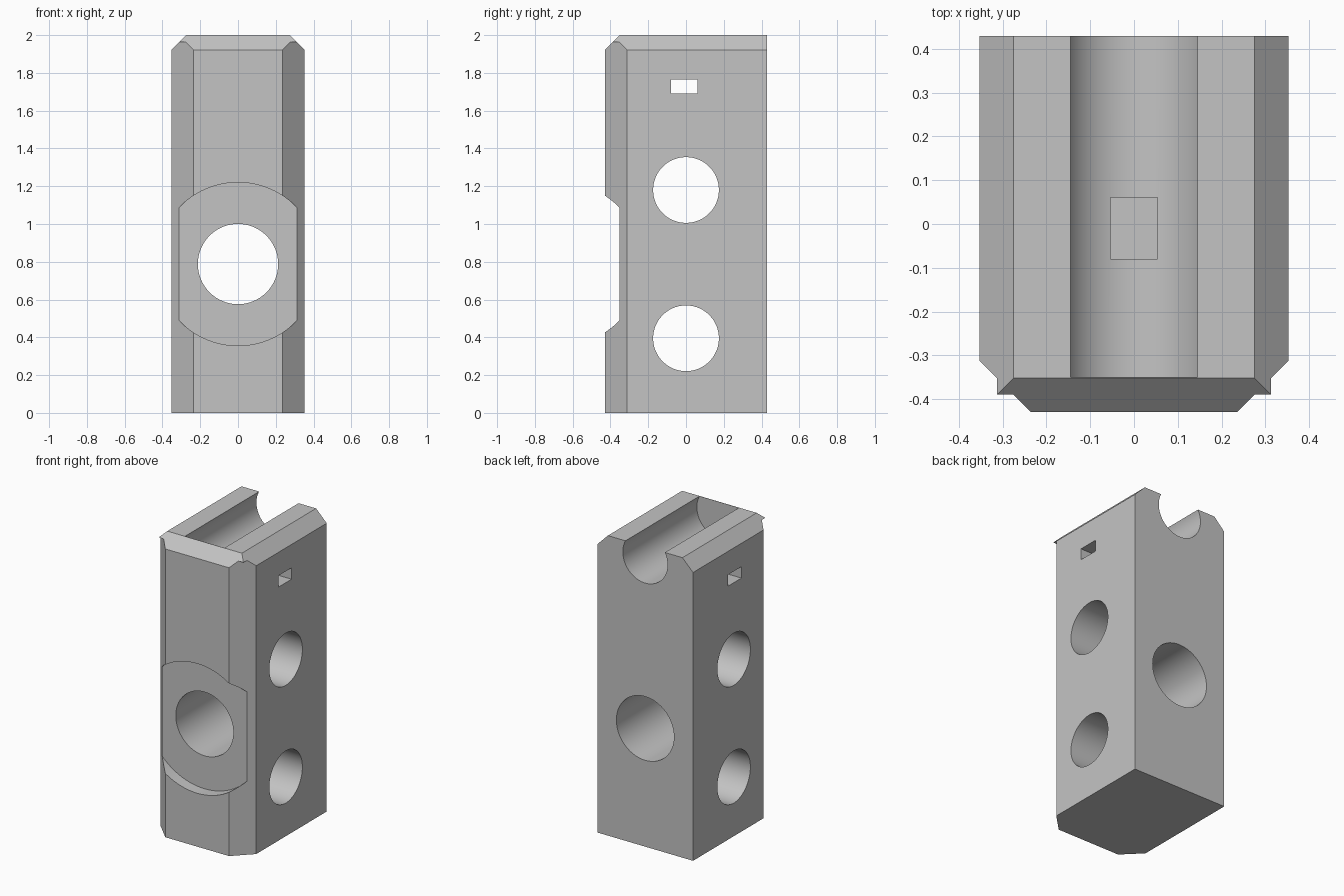
import bpy, bmesh, math
from mathutils import Matrix, Vector

default = bpy.data.objects.get("Cube")
if default:
    bpy.data.objects.remove(default, do_unlink=True)

HX, HY, TOP = 0.353, 0.43, 2.0
BEVEL = 0.078

grey = bpy.data.materials.new("plain grey")
grey.use_nodes = True
GREY = (0.55, 0.55, 0.55, 1)
grey.diffuse_color = GREY
grey.node_tree.nodes["Principled BSDF"].inputs["Base Color"].default_value = GREY


def make_object(name, bm):
    bmesh.ops.recalc_face_normals(bm, faces=bm.faces)
    mesh = bpy.data.meshes.new(name)
    bm.to_mesh(mesh)
    bm.free()
    obj = bpy.data.objects.new(name, mesh)
    bpy.context.collection.objects.link(obj)
    return obj


def box(bm, lo, hi):
    lo, hi = Vector(lo), Vector(hi)
    mat = Matrix.Translation((lo + hi) / 2) @ Matrix.Diagonal((hi - lo).to_4d())
    bmesh.ops.create_cube(bm, size=1, matrix=mat)


def box_cutter(name, lo, hi):
    bm = bmesh.new()
    box(bm, lo, hi)
    return make_object(name, bm)


def bore_cutter(name, axis, centre, radius, length):
    bm = bmesh.new()
    turn = Matrix.Rotation(math.pi / 2, 4, "Y" if axis == "x" else "X")
    bmesh.ops.create_cone(bm, cap_ends=True, segments=96, radius1=radius,
                          radius2=radius, depth=length,
                          matrix=Matrix.Translation(centre) @ turn)
    return make_object(name, bm)


def corner_cutter(name, side):
    # Triangular prism that trims a front upright edge but stops below the top
    bm = bmesh.new()
    leg = 0.118 + 0.1
    x, y = side * (HX + 0.05), -HY - 0.05
    tri = [(x, y), (x - side * leg, y), (x, y + leg)]
    face = bm.faces.new([bm.verts.new((px, py, -0.1)) for px, py in tri])
    new = bmesh.ops.extrude_face_region(bm, geom=[face])["geom"]
    verts = [v for v in new if isinstance(v, bmesh.types.BMVert)]
    bmesh.ops.translate(bm, verts=verts, vec=(0, 0, 1.9625 + 0.1))
    return make_object(name, bm)


# Block with the side and front top edges bevelled
bm = bmesh.new()
box(bm, (-HX, -HY, 0), (HX, HY, TOP))
edges = [e for e in bm.edges
         if all(v.co.z > 1 for v in e.verts) and any(v.co.y < 0 for v in e.verts)]
bmesh.ops.bevel(bm, geom=edges, offset=BEVEL, segments=1, affect="EDGES")
body = make_object("drilled_block", bm)
body.data.materials.append(grey)

# Everything that is cut away
cutters = [
    corner_cutter("right_corner_cutter", -1),
    corner_cutter("left_corner_cutter", 1),
    bore_cutter("front_recess_cutter", "y", (0, -0.852, 0.788), 0.432, 1),
    bore_cutter("front_bore_cutter", "y", (0, 0, 0.788), 0.2125, 2),
    bore_cutter("upper_side_bore_cutter", "x", (0, 0, 1.18), 0.174, 2),
    bore_cutter("lower_side_bore_cutter", "x", (0, 0, 0.395), 0.174, 2),
    bore_cutter("top_groove_cutter", "y", (0, 0.65, 1.922), 0.165, 2),
    box_cutter("slot_cutter", (-1, -0.08, 1.69), (1, 0.06, 1.766)),
]
for cutter in cutters:
    cutter.hide_render = True
    mod = body.modifiers.new(cutter.name, "BOOLEAN")
    mod.operation = "DIFFERENCE"
    mod.solver = "EXACT"
    mod.object = cutter

# Bake the cuts and remove the cutters
bpy.context.view_layer.update()
baked = bpy.data.meshes.new_from_object(
    body.evaluated_get(bpy.context.evaluated_depsgraph_get()))
body.modifiers.clear()
body.data = baked
body.data.materials.clear()
body.data.materials.append(grey)
for poly in body.data.polygons:
    poly.material_index = 0
for cutter in cutters:
    bpy.data.objects.remove(cutter, do_unlink=True)

bpy.ops.object.select_all(action="DESELECT")
body.select_set(True)
bpy.context.view_layer.objects.active = body
bpy.ops.object.shade_smooth_by_angle(angle=math.radians(30))
